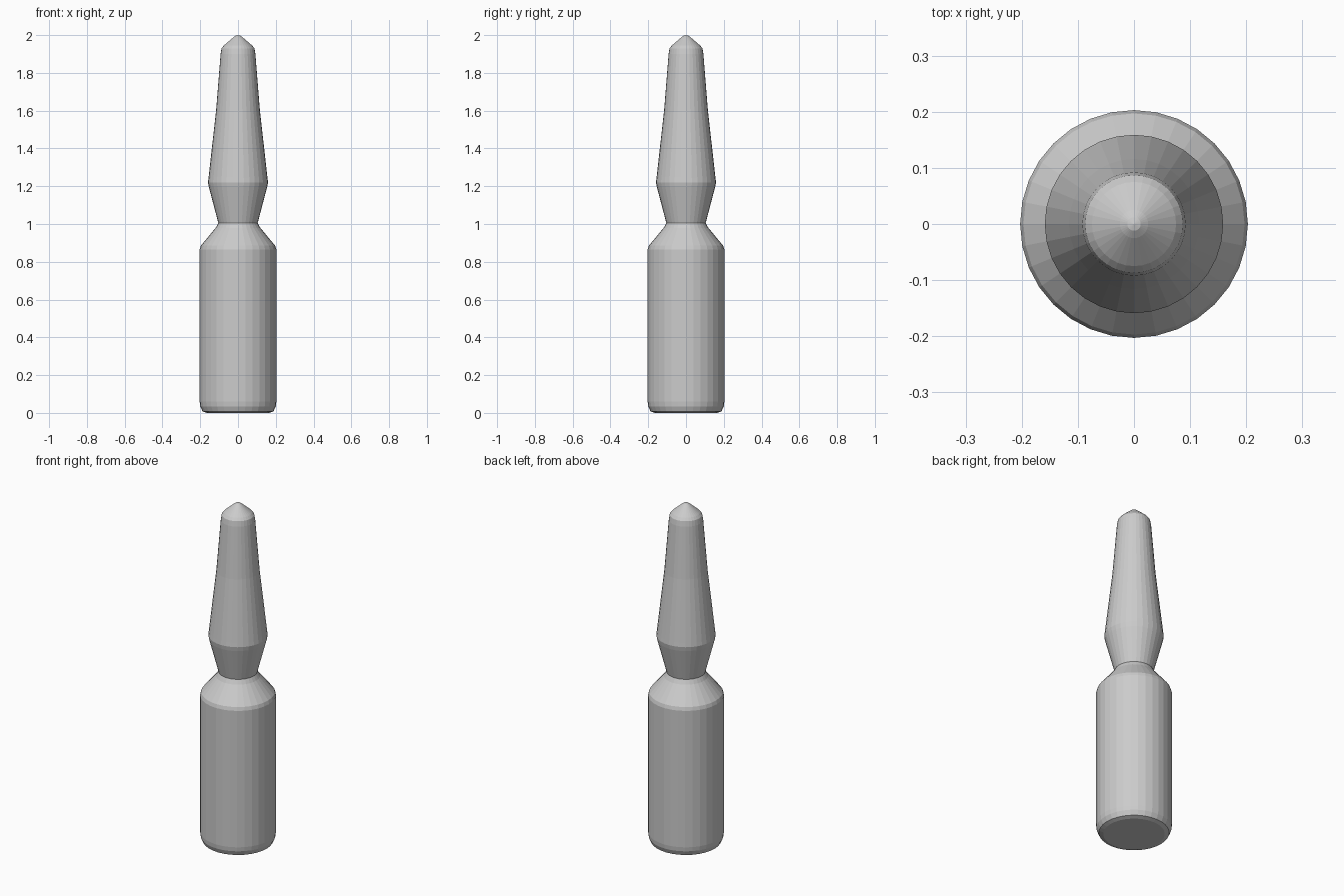
import bpy
import bmesh
from math import tau
from mathutils import Vector

cube = bpy.data.objects.get("Cube")
if cube:
    bpy.data.objects.remove(cube, do_unlink=True)

SIDES = 32

grey = bpy.data.materials.new("plain_grey")
grey.use_nodes = True
colour = (0.6, 0.6, 0.6, 1)
grey.diffuse_color = colour
grey.node_tree.nodes["Principled BSDF"].inputs["Base Color"].default_value = colour


def lathe(name, profile):
    """Turn a (radius, height) profile around the z axis."""
    bm = bmesh.new()
    verts = [bm.verts.new((r, 0, z)) for r, z in profile]
    edges = [bm.edges.new(pair) for pair in zip(verts, verts[1:])]
    bmesh.ops.spin(bm, geom=verts + edges, cent=Vector(), axis=(0, 0, 1),
                   angle=tau, steps=SIDES, use_duplicate=False)
    bmesh.ops.remove_doubles(bm, verts=bm.verts, dist=0.0005)
    bmesh.ops.recalc_face_normals(bm, faces=bm.faces)
    mesh = bpy.data.meshes.new(name)
    bm.to_mesh(mesh)
    bm.free()
    mesh.materials.append(grey)
    obj = bpy.data.objects.new(name, mesh)
    bpy.context.collection.objects.link(obj)
    return obj


# Whole ampoule: rounded base, body, shoulder, neck, bulb, tapered stem and tip
lathe("ampoule", [
    (0, 0), (0.165, 0), (0.188, 0.008), (0.2, 0.035),
    (0.203, 0.06), (0.203, 0.865), (0.197, 0.885),
    (0.118, 0.98), (0.104, 1.005),
    (0.154, 1.195), (0.159, 1.22), (0.156, 1.245),
    (0.116, 1.6), (0.092, 1.9), (0.087, 1.93),
    (0.075, 1.945), (0.025, 1.988), (0.012, 1.997), (0, 2),
])
